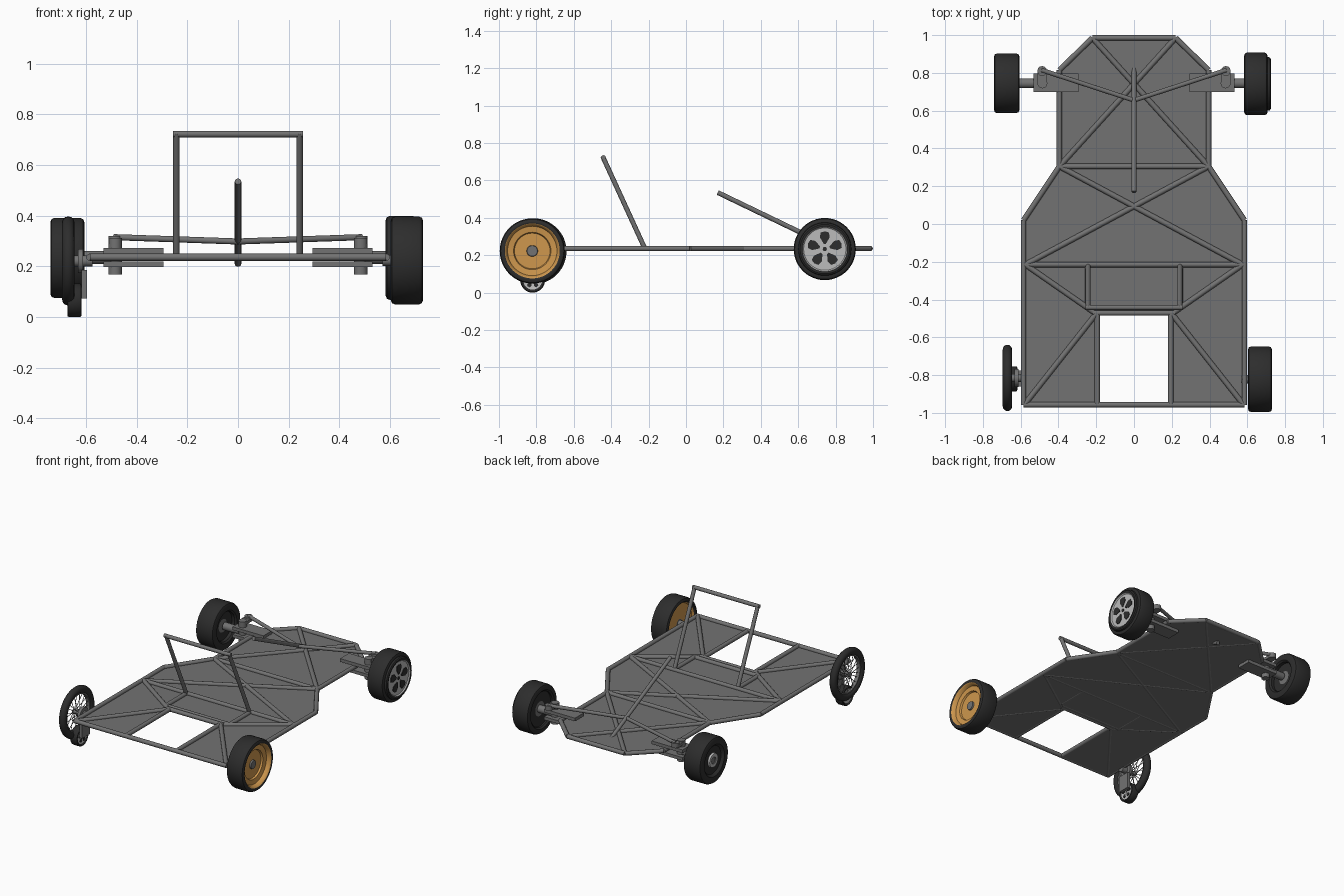
import bpy, bmesh, math
from mathutils import Vector

cube = bpy.data.objects.get("Cube")
if cube:
    bpy.data.objects.remove(cube, do_unlink=True)


def material(name, rgb):
    m = bpy.data.materials.new(name)
    m.use_nodes = True
    m.diffuse_color = (*rgb, 1)
    m.node_tree.nodes["Principled BSDF"].inputs["Base Color"].default_value = (*rgb, 1)
    return m


GREY = material("frame grey", (0.17, 0.17, 0.17))
RUBBER = material("tyre black", (0.026, 0.026, 0.026))
GOLD = material("rim gold", (0.62, 0.31, 0.075))
SILVER = material("rim silver", (0.5, 0.5, 0.5))
MATS = [GREY, RUBBER, GOLD, SILVER]
G, R, Y, S = range(4)
made = []


def finish(name, bm, mat=None):
    bmesh.ops.remove_doubles(bm, verts=bm.verts, dist=1e-5)
    bmesh.ops.recalc_face_normals(bm, faces=bm.faces)
    me = bpy.data.meshes.new(name)
    bm.to_mesh(me)
    bm.free()
    for m in ([mat] if mat else MATS):
        me.materials.append(m)
    ob = bpy.data.objects.new(name, me)
    bpy.context.collection.objects.link(ob)
    made.append(ob)
    return ob


def add_tube(bm, a, b, r, n=12):
    a, b = Vector(a), Vector(b)
    d = b - a
    mat = d.to_track_quat('Z', 'Y').to_matrix().to_4x4()
    mat.translation = (a + b) / 2
    bmesh.ops.create_cone(bm, cap_ends=True, segments=n, radius1=r, radius2=r,
                          depth=d.length, matrix=mat)


def tube(name, a, b, r=0.0145, mat=GREY):
    bm = bmesh.new()
    add_tube(bm, a, b, r)
    return finish(name, bm, mat)


def box(name, lo, hi, mat=GREY):
    bm = bmesh.new()
    bmesh.ops.create_cube(bm, size=1)
    for v in bm.verts:
        v.co = [l + (c + 0.5) * (h - l) for c, l, h in zip(v.co, lo, hi)]
    return finish(name, bm, mat)


def prism(name, pts, thick, mat):
    bm = bmesh.new()
    f = bm.faces.new([bm.verts.new(p) for p in pts])
    f.normal_update()
    ext = bmesh.ops.extrude_face_region(bm, geom=[f])
    move = f.normal * thick
    for v in ext["geom"]:
        if isinstance(v, bmesh.types.BMVert):
            v.co += move
    return finish(name, bm, mat)


def lathe(name, centre, side, profile, closed=False, n=48):
    """Turn (offset outward, radius, colour of next band) about the x axis."""
    bm = bmesh.new()
    rings = []
    for x, r, _ in profile:
        rings.append([bm.verts.new((centre[0] + side * x,
                                    centre[1] + r * math.cos(math.tau * k / n),
                                    centre[2] + r * math.sin(math.tau * k / n)))
                      for k in range(n)])
    count = len(rings) if closed else len(rings) - 1
    for i in range(count):
        a, b = rings[i], rings[(i + 1) % len(rings)]
        for k in range(n):
            f = bm.faces.new((a[k], a[(k + 1) % n], b[(k + 1) % n], b[k]))
            f.material_index = profile[i][2]
    bmesh.ops.dissolve_degenerate(bm, dist=1e-6, edges=bm.edges)
    return finish(name, bm)


def tyre_profile(w, r, rim):
    """Rounded tyre section from the inner rim edge to the outer one."""
    c = 0.1 * r
    return [(-w + 0.01, rim, R), (-w, rim + 0.01, R), (-w, r - c, R),
            (-w + 0.3 * c, r - 0.3 * c, R), (-w + c, r, R), (w - c, r, R),
            (w - 0.3 * c, r - 0.3 * c, R), (w, r - c, R), (w, rim + 0.01, R)]


def spoke_holes(name, centre, x, side, r):
    """Five dark windows and a hub dot set on a rim face."""
    outline = [(-0.05, 0.25), (-0.23, 0.55), (-0.2, 0.78), (0, 0.84),
               (0.2, 0.78), (0.23, 0.55), (0.05, 0.25)]
    for k in range(5):
        t = math.tau * k / 5
        pts = [(x, centre[1] + r * (u * math.cos(t) - v * math.sin(t)),
                centre[2] + r * (u * math.sin(t) + v * math.cos(t))) for u, v in outline]
        prism(f"{name}_window_{k + 1}", pts if side < 0 else pts[::-1], -0.003, RUBBER)
    tube(name + "_hub_dot", (x - 0.002, *centre[1:]), (x + 0.002, *centre[1:]), r * 0.1, RUBBER)


# Floor panel with the rear cut-out
H = 0.236
half = [(0.22, 0.985), (0.395, 0.815), (0.395, 0.305), (0.585, 0.02),
        (0.585, -0.957), (0.195, -0.957), (0.195, -0.475)]
outline = half + [(-x, y) for x, y in reversed(half)]
prism("floor_panel", [(x, y, H - 0.004) for x, y in outline[::-1]], 0.008, GREY).location.z = 0

# Frame tubes on both sides
sides = ((1, "left"), (-1, "right"))
runs = {"nose_side": (half[0], half[1]), "front_rail": (half[1], half[2]),
        "shoulder_rail": (half[2], half[3]), "rear_rail": (half[3], half[4]),
        "bay_rail": (half[5], half[6]),
        "rear_brace": ((0.575, -0.95), (0.2, -0.475)),
        "seat_brace": ((0.575, -0.215), (0.215, -0.465)),
        "seat_rail": ((0.245, -0.215), (0.245, -0.445)),
        "middle_cross": ((0.575, -0.215), (-0.395, 0.305)),
        "front_cross": ((0.395, 0.305), (-0.22, 0.985))}
for s, word in sides:
    for part, (a, b) in runs.items():
        tube(f"{word}_{part}", (s * a[0], a[1], H), (s * b[0], b[1], H))

# Cross members
for part, x, y in (("nose_bar", 0.22, 0.985), ("front_bar", 0.395, 0.305),
                   ("middle_bar", 0.58, -0.215), ("seat_bar", 0.25, -0.443),
                   ("bay_bar", 0.22, -0.471), ("tail_bar", 0.585, -0.957)):
    tube(part, (-x, y, H), (x, y, H))

# Roll hoop and steering column
for s, word in sides:
    tube(word + "_hoop_post", (s * 0.243, -0.22, H), (s * 0.243, -0.445, 0.727), 0.013)
tube("hoop_top", (-0.256, -0.442, 0.722), (0.256, -0.442, 0.722), 0.013)
tube("steering_column", (0, 0.17, 0.535), (0, 0.845, 0.21), 0.013)

# Front suspension and steering links
for s, word in sides:
    for part, z in (("upper", 0.261), ("lower", 0.208)):
        xs = sorted((s * 0.295, s * 0.532))
        box(f"{word}_{part}_arm", (xs[0], 0.7, z - 0.011), (xs[1], 0.798, z + 0.011))
    tube(word + "_kingpin", (s * 0.485, 0.745, 0.168), (s * 0.485, 0.745, 0.312), 0.027)
    xs = sorted((s * 0.46, s * 0.512))
    box(word + "_steering_arm", (xs[0], 0.735, 0.288), (xs[1], 0.81, 0.308))
    tube(word + "_arm_end", (s * 0.486, 0.81, 0.288), (s * 0.486, 0.81, 0.32), 0.026)
    tube(word + "_tie_rod", (0, 0.655, 0.298), (s * 0.49, 0.815, 0.315), 0.012)
    tube(word + "_stub_axle", (s * 0.5, 0.745, 0.235), (s * 0.625, 0.745, 0.235), 0.026)

# Left front wheel: silver five-spoke rim with a raised outer sidewall
c = (0.645, 0.742, 0.233)
lathe("left_front_wheel", c, 1,
      [(-0.04, 0, G), (-0.04, 0.05, R), (-0.04, 0.12, R)]
      + tyre_profile(0.062, 0.166, 0.12)[:-1]
      + [(0.062, 0.142, R), (0.074, 0.14, R), (0.079, 0.132, R), (0.077, 0.12, S),
         (0.07, 0.113, S), (0.07, 0, S)])
spoke_holes("left_front", c, c[0] + 0.072, 1, 0.113)

# Right front wheel: black disc with a silver hub
c = (-0.674, 0.745, 0.233)
lathe("right_front_wheel", c, -1,
      [(-0.035, 0, G), (-0.035, 0.045, R), (-0.035, 0.1, R)]
      + tyre_profile(0.067, 0.158, 0.1)
      + [(0.058, 0.1, R), (0.05, 0.095, R), (0.05, 0.05, S), (0.062, 0.046, S),
         (0.062, 0.024, G), (0.057, 0.022, G), (0.057, 0, G)])

# Left rear wheel: dished gold rim
c = (0.667, -0.822, 0.223)
lathe("left_rear_wheel", c, 1,
      [(-0.04, 0, G), (-0.04, 0.03, Y), (-0.04, 0.135, Y)]
      + tyre_profile(0.064, 0.174, 0.142)
      + [(0.062, 0.147, Y), (0.056, 0.14, Y), (0.035, 0.132, Y), (0.03, 0.1, Y),
         (0.018, 0.095, Y), (0.018, 0.03, G), (0.028, 0.028, G), (0.028, 0, G)])
tube("left_rear_axle", (0.57, *c[1:]), (0.64, *c[1:]), 0.022)

# Right rear wheel: thin tyre on wire spokes
c = (-0.67, -0.815, 0.221)
lathe("right_rear_tyre", c, -1,
      [(0.025 * math.cos(math.tau * k / 12), 0.151 + 0.025 * math.sin(math.tau * k / 12), R)
       for k in range(12)], closed=True)
lathe("right_rear_rim", c, -1,
      [(-0.013, 0.122, G), (-0.013, 0.135, G), (0.013, 0.135, G), (0.013, 0.122, G)], closed=True)
tube("right_rear_hub", (-0.695, *c[1:]), (-0.645, *c[1:]), 0.016)
bm = bmesh.new()
for k in range(24):
    t = math.tau * k / 24
    lean = t + (0.25 if k % 2 else -0.25)
    x = c[0] + (0.018 if k % 2 else -0.018)
    add_tube(bm, (x, c[1] + 0.012 * math.cos(lean), c[2] + 0.012 * math.sin(lean)),
             (c[0], c[1] + 0.125 * math.cos(t), c[2] + 0.125 * math.sin(t)), 0.0022, 5)
finish("wire_spokes", bm, GREY)

# Rear hub, drop bracket and small support wheel
tube("right_rear_axle", (-0.66, *c[1:]), (-0.575, *c[1:]), 0.022)
tube("hub_plate", (-0.632, *c[1:]), (-0.612, *c[1:]), 0.048)
box("drop_bracket", (-0.618, -0.86, 0.073), (-0.597, -0.775, 0.185))
c = (-0.646, -0.82, 0.066)
tube("support_axle", (-0.65, c[1], 0.09), (-0.6, c[1], 0.09), 0.014)
lathe("support_wheel", c, 1,
      [(-0.024, 0, S), (-0.024, 0.05, R)] + tyre_profile(0.028, 0.066, 0.05)
      + [(0.022, 0.05, S), (0.022, 0, S)], n=32)
spoke_holes("support", c, c[0] + 0.023, 1, 0.05)

# Smooth shading on round parts, sharp edges kept
bpy.ops.object.select_all(action='DESELECT')
for ob in made:
    ob.select_set(True)
bpy.context.view_layer.objects.active = made[0]
bpy.ops.object.shade_smooth_by_angle(angle=math.radians(35))
